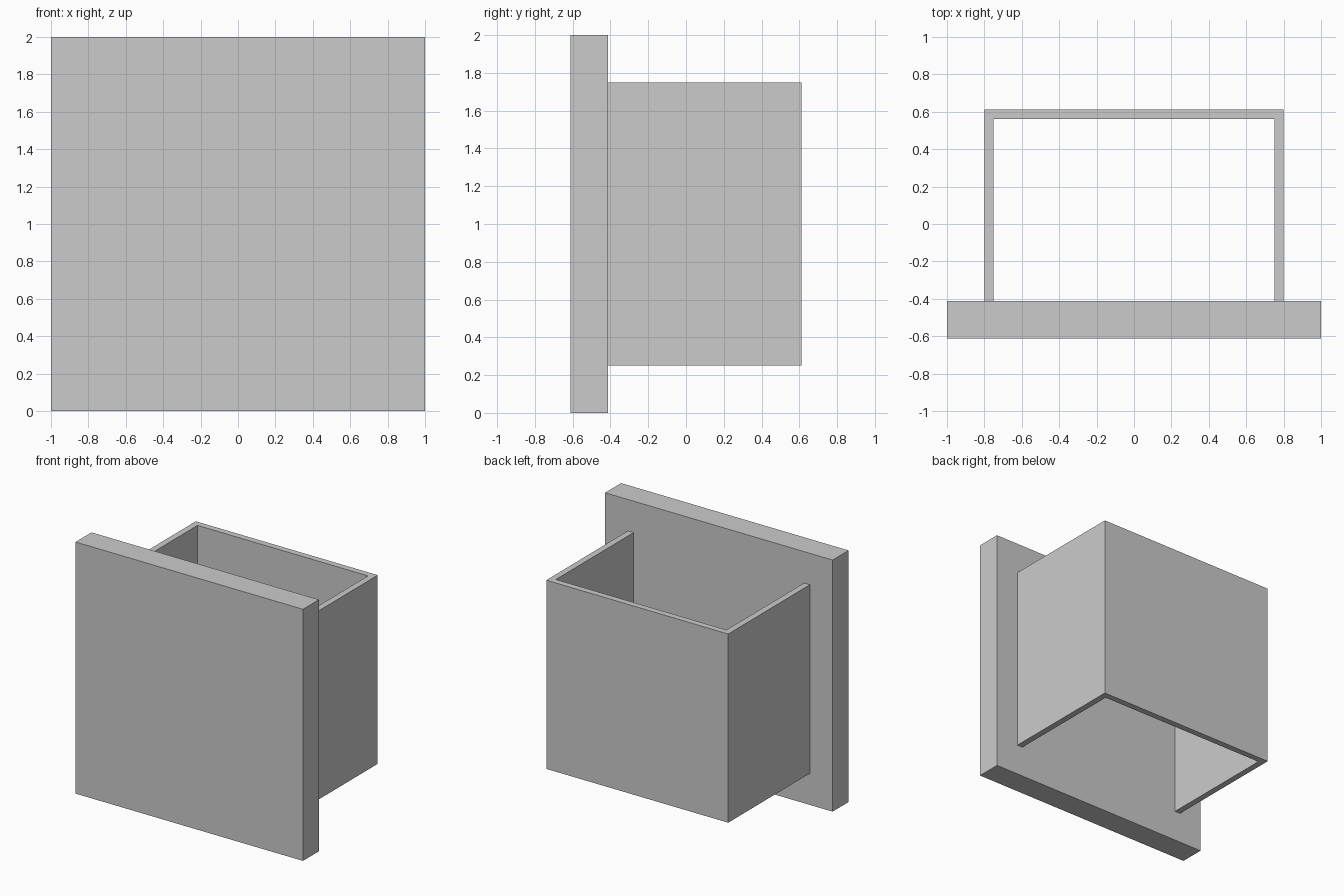
import bpy
import bmesh

if "Cube" in bpy.data.objects:
    bpy.data.objects.remove(bpy.data.objects["Cube"])


def extrude_profile(name, points, z0, z1):
    """Make a solid by extruding an XY outline from z0 to z1."""
    bm = bmesh.new()
    face = bm.faces.new([bm.verts.new((x, y, z0)) for x, y in points])
    top = bmesh.ops.extrude_face_region(bm, geom=[face])["geom"]
    verts = [g for g in top if isinstance(g, bmesh.types.BMVert)]
    bmesh.ops.translate(bm, verts=verts, vec=(0, 0, z1 - z0))
    bmesh.ops.recalc_face_normals(bm, faces=bm.faces)
    mesh = bpy.data.meshes.new(name)
    bm.to_mesh(mesh)
    bm.free()
    obj = bpy.data.objects.new(name, mesh)
    bpy.context.collection.objects.link(obj)
    return obj


front, plate_back, rear = -0.6125, -0.4125, 0.6125
half_width, wall = 0.8, 0.05
inner = half_width - wall

# Thick square front plate
extrude_profile("front_plate",
                [(-1, front), (1, front), (1, plate_back), (-1, plate_back)],
                0, 2)

# Thin U-shaped sleeve behind the plate, open at top and bottom
half = [(half_width, rear), (half_width, plate_back),
        (inner, plate_back), (inner, rear - wall)]
extrude_profile("rear_sleeve",
                half + [(-x, y) for x, y in reversed(half)],
                0.25, 1.75)
